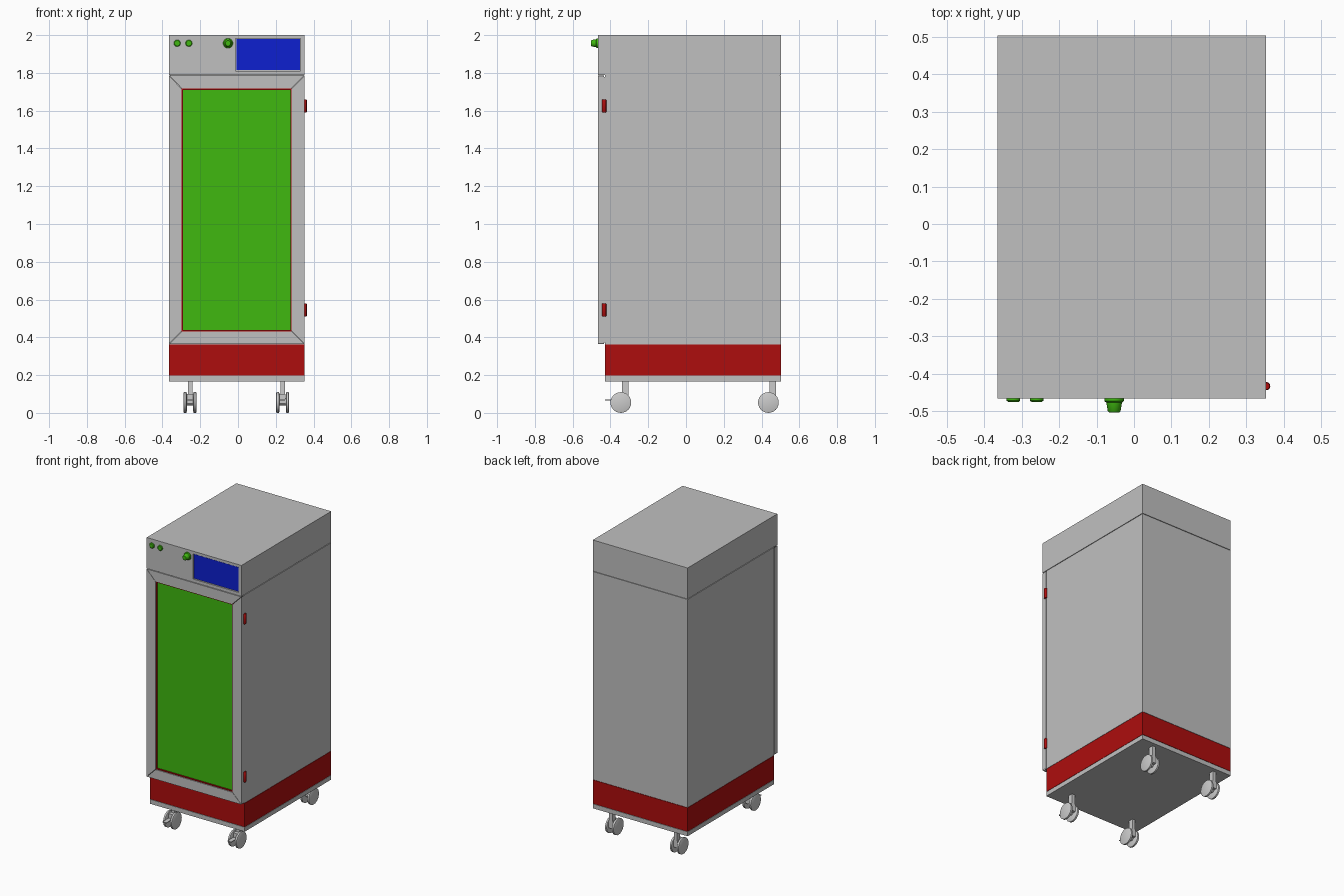
import bpy, bmesh, math
from mathutils import Matrix, Vector

old = bpy.data.objects.get("Cube")
if old:
    bpy.data.objects.remove(old, do_unlink=True)


def material(name, rgb):
    m = bpy.data.materials.new(name)
    m.use_nodes = True
    m.diffuse_color = (*rgb, 1)
    m.node_tree.nodes["Principled BSDF"].inputs["Base Color"].default_value = (*rgb, 1)
    return m


GREY = material("cabinet grey", (0.53, 0.53, 0.53))
LIGHT = material("caster light grey", (0.6, 0.6, 0.6))
RED = material("dark red", (0.42, 0.004, 0.004))
GREEN = material("bright green", (0.05, 0.48, 0.005))
BLUE = material("display blue", (0.004, 0.014, 0.63))


def finish(name, bm, mat, smooth=False):
    bmesh.ops.recalc_face_normals(bm, faces=bm.faces)
    me = bpy.data.meshes.new(name)
    bm.to_mesh(me)
    bm.free()
    me.materials.append(mat)
    ob = bpy.data.objects.new(name, me)
    bpy.context.collection.objects.link(ob)
    if smooth:
        bpy.ops.object.select_all(action='DESELECT')
        ob.select_set(True)
        bpy.context.view_layer.objects.active = ob
        bpy.ops.object.shade_smooth_by_angle(angle=math.radians(35))
    return ob


def box(name, x, y, z, mat):
    bm = bmesh.new()
    size = [b - a for a, b in (x, y, z)]
    mid = [(a + b) / 2 for a, b in (x, y, z)]
    bmesh.ops.create_cube(bm, size=1, matrix=Matrix.Translation(mid) @ Matrix.Diagonal((*size, 1)))
    return finish(name, bm, mat)


def turned(name, profile, origin, axis, mat, sides=24):
    """Solid of revolution: profile of (radius, distance along axis)."""
    bm = bmesh.new()
    turn = Vector((0, 0, 1)).rotation_difference(Vector(axis)).to_matrix()
    rings = []
    for r, h in profile:
        ring = []
        for i in range(sides):
            a = math.tau * i / sides
            p = turn @ Vector((r * math.cos(a), r * math.sin(a), h))
            ring.append(bm.verts.new(p + Vector(origin)))
        rings.append(ring)
    for lo, hi in zip(rings, rings[1:]):
        for i in range(sides):
            j = (i + 1) % sides
            bm.faces.new((lo[i], lo[j], hi[j], hi[i]))
    bm.faces.new(rings[0])
    bm.faces.new(rings[-1])
    return finish(name, bm, mat, True)


def mitred_frame(name, outer, inner, y, mat, gap=0.0):
    """Four mitred bars between two (x0, x1, z0, z1) rectangles."""
    def corners(r):
        x0, x1, z0, z1 = r
        return [Vector((x0, 0, z0)), Vector((x1, 0, z0)), Vector((x1, 0, z1)), Vector((x0, 0, z1))]
    o, n = corners(outer), corners(inner)
    bm = bmesh.new()
    for i in range(4):
        j = (i + 1) % 4
        along = (o[j] - o[i]).normalized() * gap
        loop = [o[i] + along, o[j] - along, n[j] - along, n[i] + along]
        f = bm.faces.new([bm.verts.new(p + Vector((0, y[0], 0))) for p in loop])
        new = bmesh.ops.extrude_face_region(bm, geom=[f])["geom"]
        bmesh.ops.translate(bm, vec=(0, y[1] - y[0], 0),
                            verts=[v for v in new if isinstance(v, bmesh.types.BMVert)])
    return finish(name, bm, mat)


# Cabinet body
L, R, BACK, FACE, BODY = -0.364, 0.352, 0.503, -0.466, -0.43
box("base_plate", (L, R), (BODY, BACK), (0.167, 0.197), GREY)
box("base_plinth", (L, R), (BODY, BACK), (0.199, 0.361), RED)
box("cabinet_body", (L, R), (BODY, BACK), (0.363, 1.785), GREY)
box("body_seam", (L + 0.005, R - 0.005), (BODY, BACK - 0.005), (1.784, 1.79), GREY)

# Control housing with a recess for the display
housing = box("control_housing", (L, R), (FACE, BACK), (1.789, 2.0), GREY)
cutter = box("display_cutter", (-0.012, 0.33), (FACE - 0.05, FACE + 0.01), (1.81, 1.982), GREY)
cut = housing.modifiers.new("recess", 'BOOLEAN')
cut.object = cutter
cut.solver = 'EXACT'
bpy.ops.object.select_all(action='DESELECT')
bpy.context.view_layer.objects.active = housing
housing.select_set(True)
bpy.ops.object.modifier_apply(modifier=cut.name)
bpy.data.objects.remove(cutter, do_unlink=True)
box("display_screen", (-0.008, 0.327), (FACE + 0.004, FACE + 0.012), (1.814, 1.979), BLUE)

# Door: mitred frame, red seal, green pane
opening = (-0.298, 0.284, 0.432, 1.717)
pane = (-0.291, 0.277, 0.439, 1.71)
mitred_frame("door_frame", (L, R, 0.366, 1.785), opening, (FACE, BODY - 0.004), GREY, 0.0015)
mitred_frame("door_seal", opening, pane, (FACE + 0.006, BODY - 0.002), RED)
box("door_pane", pane[:2], (FACE + 0.014, BODY - 0.002), pane[2:], GREEN)
box("door_gasket", (L + 0.006, R - 0.006), (BODY - 0.006, BODY), (0.372, 1.779), GREY)

# Hinges
for name, z in (("lower", 0.51), ("upper", 1.59)):
    turned(name + "_hinge", [(0.009, 0), (0.011, 0.003), (0.011, 0.067), (0.009, 0.07)],
           (0.353, -0.433, z), (0, 0, 1), RED, 16)

# Buttons and knob
for name, x in (("outer", -0.322), ("inner", -0.26)):
    turned(name + "_button", [(0.018, 0), (0.018, 0.006), (0.014, 0.009)],
           (x, FACE, 1.957), (0, -1, 0), GREEN)
turned("control_knob",
       [(0.026, 0), (0.026, 0.007), (0.021, 0.011), (0.017, 0.034), (0.014, 0.037)],
       (-0.053, FACE, 1.957), (0, -1, 0), GREEN)

# Casters: twin wheels on a fork
WHEEL = [(0.048, -0.009), (0.055, -0.006), (0.055, 0.006), (0.048, 0.009)]
for side, x in (("right", -0.254), ("left", 0.236)):
    for end, y in (("front", -0.345), ("back", 0.436)):
        tag = end + "_" + side
        box(tag + "_caster_stem", (x - 0.012, x + 0.012), (y + 0.006, y + 0.04), (0.07, 0.168), LIGHT)
        turned(tag + "_caster_axle", [(0.02, -0.034), (0.02, 0.034)],
               (x, y, 0.06), (1, 0, 0), LIGHT, 16)
        box(tag + "_caster_fork", (x - 0.016, x + 0.016), (y - 0.02, y + 0.04), (0.05, 0.1), LIGHT)
        for s in (-1, 1):
            turned(tag + ("_inner" if s * x < 0 else "_outer") + "_wheel", WHEEL,
                   (x + s * 0.026, y, 0.058), (1, 0, 0), LIGHT)
        if end == "front":
            box(tag + "_brake_lever", (x - 0.014, x + 0.014), (y - 0.085, y - 0.01), (0.065, 0.07), LIGHT)

# Stand the lowest wheel points on the ground
low = min((o.matrix_world @ v.co).z for o in bpy.data.objects
          if o.type == 'MESH' and o.name.endswith("wheel") for v in o.data.vertices)
for o in bpy.data.objects:
    if o.type == 'MESH' and o.name.endswith("wheel"):
        o.location.z -= low
